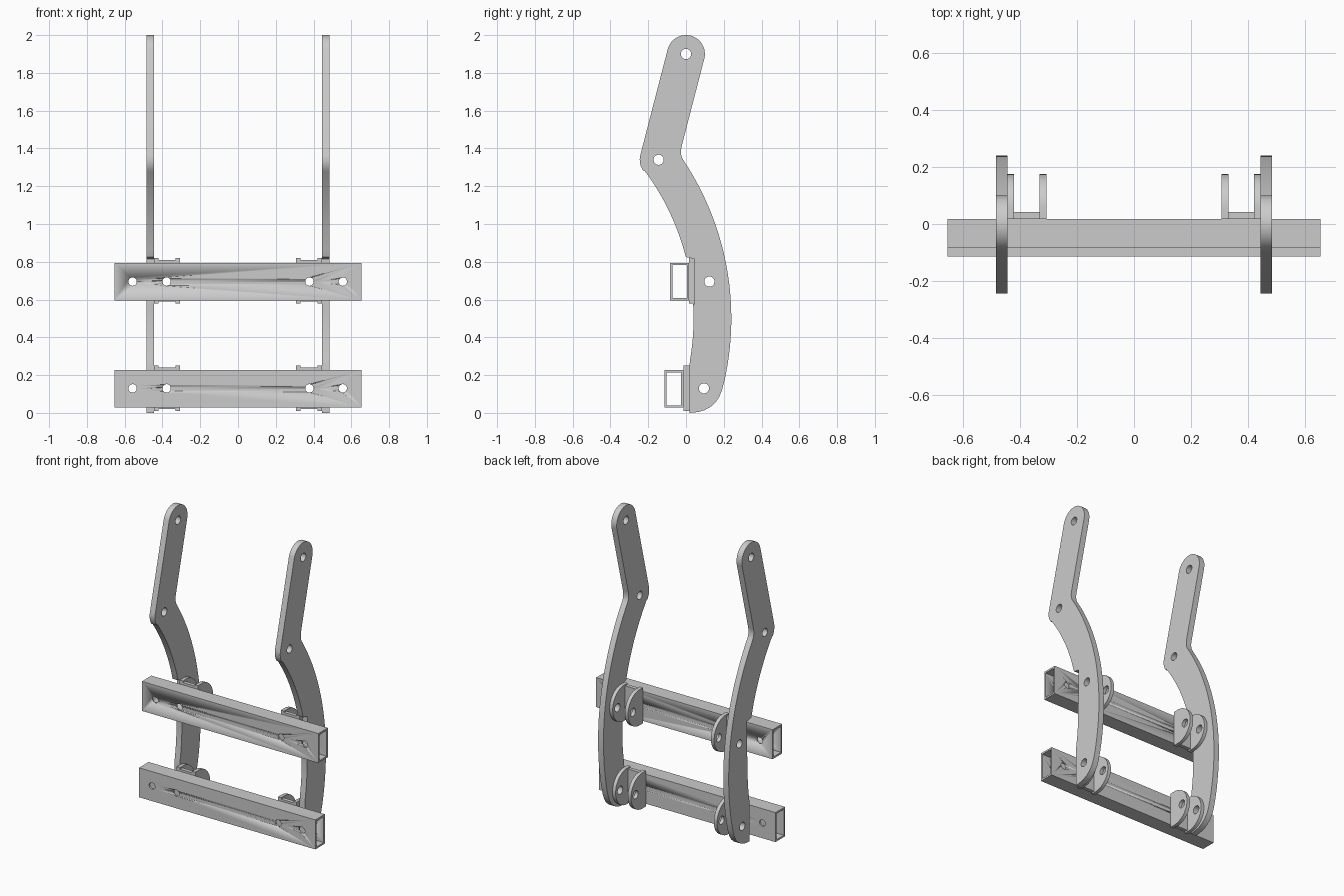
import bpy, bmesh
from math import sin, cos, radians
from mathutils import Matrix, Vector

if "Cube" in bpy.data.objects:
    bpy.data.objects.remove(bpy.data.objects["Cube"])

# local (u, v, depth) -> world axes
SIDE = Matrix(((0, 0, 1), (1, 0, 0), (0, 1, 0))).to_4x4()    # u=y, v=z, depth=x
FRONT = Matrix(((1, 0, 0), (0, 0, -1), (0, 1, 0))).to_4x4()  # u=x, v=z, depth=-y


def arc(cu, cv, r, a0, a1, n):
    angles = [radians(a0 + (a1 - a0) * i / n) for i in range(n + 1)]
    return [(cu + r * cos(a), cv + r * sin(a)) for a in angles]


def circle(cu, cv, r):
    return arc(cu, cv, r, 0, 360, 32)[:-1]


def rect(u0, v0, u1, v1):
    return [(u0, v0), (u1, v0), (u1, v1), (u0, v1)]


def slab(name, loops, centre, thick, axes):
    """Filled outline (first loop) with holes (other loops), given thickness."""
    cu = bpy.data.curves.new(name, 'CURVE')
    cu.dimensions, cu.fill_mode, cu.extrude = '2D', 'BOTH', thick / 2
    for loop in loops:
        sp = cu.splines.new('POLY')
        sp.points.add(len(loop) - 1)
        for p, (u, v) in zip(sp.points, loop):
            p.co = (u, v, 0, 1)
        sp.use_cyclic_u = True
    tmp = bpy.data.objects.new(name + "_outline", cu)
    bpy.context.collection.objects.link(tmp)
    dg = bpy.context.evaluated_depsgraph_get()
    me = bpy.data.meshes.new_from_object(tmp.evaluated_get(dg))
    bpy.data.objects.remove(tmp)
    bm = bmesh.new()
    bm.from_mesh(me)
    bmesh.ops.remove_doubles(bm, verts=bm.verts, dist=1e-5)
    bmesh.ops.transform(bm, matrix=axes @ Matrix.Translation((0, 0, centre)), verts=bm.verts)
    bmesh.ops.recalc_face_normals(bm, faces=bm.faces)
    bm.to_mesh(me)
    bm.free()
    ob = bpy.data.objects.new(name, me)
    bpy.context.collection.objects.link(ob)
    bpy.ops.object.select_all(action='DESELECT')
    ob.select_set(True)
    bpy.context.view_layer.objects.active = ob
    bpy.ops.object.shade_smooth_by_angle(angle=radians(25))
    return ob


# Bent arm outline: straight upper bar, elbow, long curved lower bar, notched for brackets
CY, CZ, W = -1.27, 0.50, 0.10
top, elbow = Vector((0, 1.90)), Vector((-0.145, 1.34))
d = (top - elbow).normalized()
n = Vector((d.y, -d.x))
fa = elbow + n * W + d * 0.10                      # inner elbow fillet
fb = Vector(arc(CY, CZ, 1.51, 33.5, 0, 1)[0])
fc = elbow + n * W + d * 0.052
fillet = [tuple(fa * (1 - t) ** 2 + fc * 2 * t * (1 - t) + fb * t * t)
          for t in (0, .2, .4, .6, .8)]
profile = (arc(top.x, top.y, W, 165.5, -14.5, 24) + fillet
           + arc(CY, CZ, 1.51, 33.5, -12.6, 28)
           + [(.19, .12), (.176, .085), (.155, .054), (.128, .03), (.095, .013),
              (.06, .004), (.018, 0), (.018, .245)]
           + arc(CY, CZ, 1.31, -9.5, 3.3, 8)
           + [(.045, .575), (.045, .815), (0, .825)]
           + arc(CY, CZ, 1.31, 14.6, 36.7, 14)
           + arc(elbow.x, elbow.y, W, 216.7, 165.5, 8))
HOLES = [(0, 1.90), (-.145, 1.34), (.124, .695), (.095, .13)]
# rail levels: (label, bracket back y, tube centre z, bracket centre z, pivot)
LEVELS = [("upper", .017, .695, .70, HOLES[2]), ("lower", -.014, .127, .13, HOLES[3])]

for side, s in (("left", -1), ("right", 1)):
    slab(side + "_arm", [profile] + [circle(y, z, .027) for y, z in HOLES],
         s * .465, .04, SIDE)
    for level, y0, tz, bz, (hy, hz) in LEVELS:
        # U bracket: two rounded ears and a drilled base plate
        ear = ([(y0, bz + .12), (y0, bz - .12)] + arc(y0 + .038, bz, .12, -90, 90, 28))
        for part, x in (("outer", .434), ("inner", .3195)):
            slab(f"{side}_{level}_{part}_ear", [ear, circle(hy, hz, .027)],
                 s * x, .024, SIDE)
        a, b = sorted((s * .331, s * .423))
        slab(f"{side}_{level}_bracket_base",
             [rect(a, bz - .11, b, bz + .11), circle(s * .378, hz, .022)],
             -(y0 + .0125), .025, FRONT)

# Hollow cross tubes with bolt holes through both walls
for level, y0, tz, bz, (hy, hz) in LEVELS:
    ya, t = y0 - .101, .012
    tube = slab(level + "_cross_tube",
                [rect(ya, tz - .099, y0, tz + .099),
                 rect(ya + t, tz - .099 + t, y0 - t, tz + .099 - t)], 0, 1.31, SIDE)
    for x in (-.558, -.378, .378, .555):
        cutter = slab("bolt_cutter", [circle(x, hz, .022)], -(y0 - .05), .14, FRONT)
        cutter.hide_render = True
        mod = tube.modifiers.new("bolt_hole", 'BOOLEAN')
        mod.operation, mod.solver, mod.object = 'DIFFERENCE', 'EXACT', cutter
        bpy.context.view_layer.objects.active = tube
        bpy.ops.object.modifier_apply(modifier=mod.name)
        bpy.data.objects.remove(cutter)
